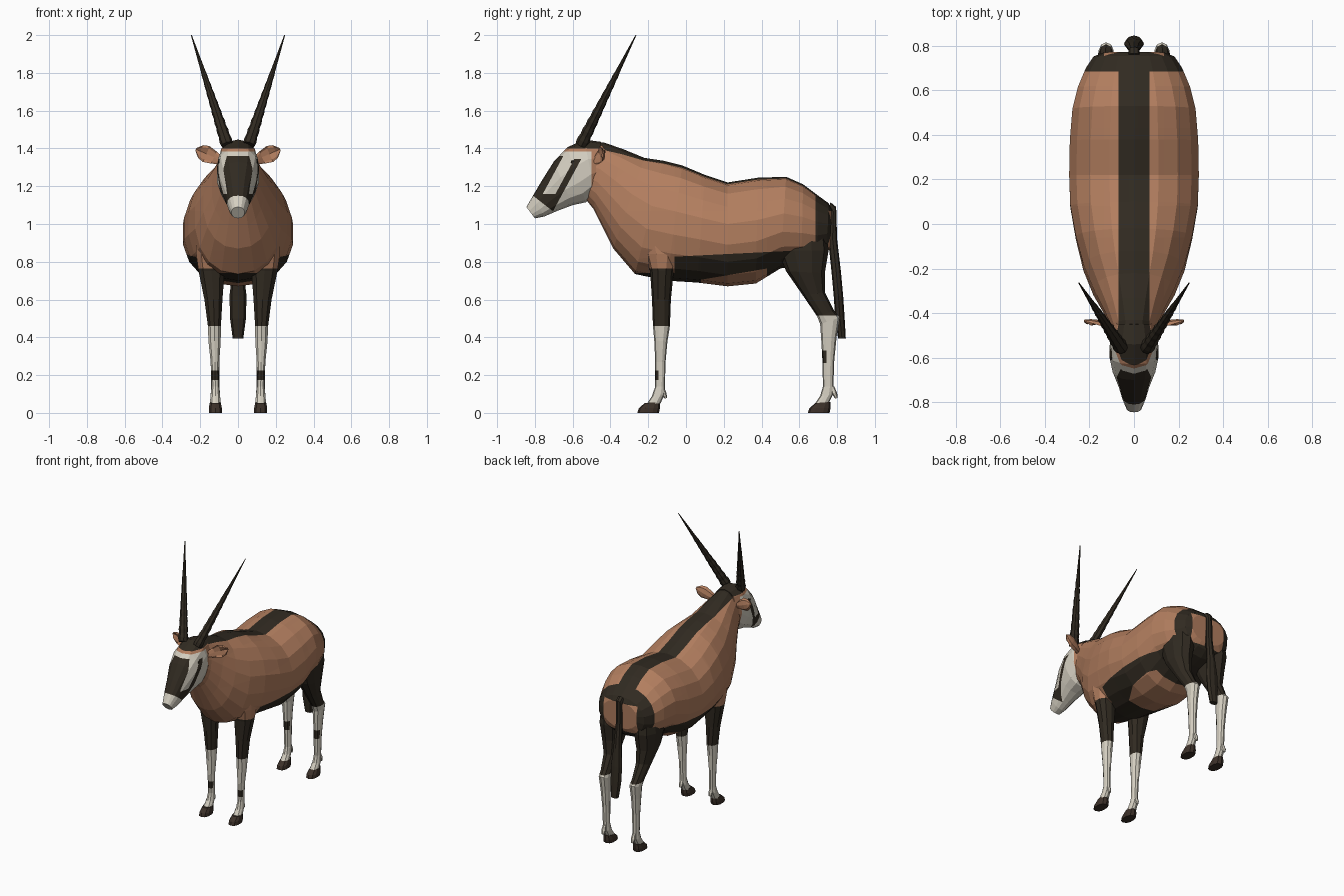
import bpy, bmesh, math
from mathutils import Vector

if "Cube" in bpy.data.objects:
    bpy.data.objects.remove(bpy.data.objects["Cube"])


def material(name, rgb):
    m = bpy.data.materials.new(name)
    m.use_nodes = True
    m.diffuse_color = (*rgb, 1)
    m.node_tree.nodes["Principled BSDF"].inputs["Base Color"].default_value = (*rgb, 1)
    return m


MATS = [material("tan_coat", (0.45, 0.21, 0.115)),
        material("dark_coat", (0.03, 0.023, 0.015)),
        material("white_coat", (0.66, 0.62, 0.53)),
        material("hoof_brown", (0.045, 0.03, 0.022))]
TAN, DARK, WHITE, HOOF = range(4)


def ring(a, b, hw, x=0.0, n=12, power=0.92):
    """Oval between two (y, z) points, hw wide to each side of x."""
    a, b = Vector((x, *a)), Vector((x, *b))
    mid, half = (a + b) / 2, (a - b) / 2
    soft = lambda v: math.copysign(abs(v) ** power, v)
    pts = []
    for i in range(n):
        t = math.tau * i / n
        pts.append(mid + half * soft(math.cos(t)) + Vector((hw * soft(math.sin(t)), 0, 0)))
    return pts


def loft(name, rings, paint, cuts=()):
    """Skin the rings, cut along (point, normal) planes, paint each face by rule."""
    bm = bmesh.new()
    rows = [[bm.verts.new(p) for p in r] for r in rings]
    n = len(rows[0])
    for r, s in zip(rows, rows[1:]):
        for i in range(n):
            j = (i + 1) % n
            bm.faces.new((r[i], r[j], s[j], s[i]))
    bm.faces.new(rows[0])
    bm.faces.new(rows[-1])
    bmesh.ops.recalc_face_normals(bm, faces=bm.faces)
    for co, no in cuts:
        bmesh.ops.bisect_plane(bm, geom=bm.verts[:] + bm.edges[:] + bm.faces[:],
                               dist=0.0005, plane_co=co, plane_no=no)
    bm.normal_update()
    for f in bm.faces:
        f.material_index = paint(f.calc_center_median(), f.normal) if callable(paint) else paint
    me = bpy.data.meshes.new(name)
    bm.to_mesh(me)
    bm.free()
    for m in MATS:
        me.materials.append(m)
    ob = bpy.data.objects.new(name, me)
    bpy.context.collection.objects.link(ob)
    return ob


def level(axis, *values):
    no = Vector([float(k == axis) for k in range(3)])
    return [(no * v, no) for v in values]


# Body and neck: back point, belly point, half width
BODY = [((-.52, 1.44), (-.53, 1.13), .085), ((-.43, 1.43), (-.49, 1.08), .105),
        ((-.33, 1.395), (-.44, .98), .14), ((-.22, 1.35), (-.385, .87), .185),
        ((-.12, 1.335), (-.27, .735), .23), ((-.02, 1.31), (-.1, .7), .265),
        ((.1, 1.26), (.06, .69), .29), ((.22, 1.22), (.22, .67), .295),
        ((.38, 1.245), (.37, .685), .292), ((.53, 1.25), (.5, .765), .28),
        ((.62, 1.21), (.61, .78), .255), ((.7, 1.15), (.695, .8), .22),
        ((.755, 1.11), (.745, .84), .185), ((.772, 1.08), (.765, .88), .14)]


def paint_body(c, n):
    if c.y > .685:                              # rump with tan patches
        patch = c.y > .74 and .02 < abs(c.x) < .135 and .86 < c.z < 1.07
        return TAN if patch else DARK
    if abs(c.x) < .07 and n.z > .3:             # stripe along the back
        return DARK
    if .08 < c.y < .43 and c.z < .7 + .17 * (c.y - .05):
        return TAN                              # belly patch
    if c.y > -.06 and c.z < .83 + .05 * c.y:    # flank band
        return DARK
    return DARK if c.y > -.26 and c.z < .74 else TAN


body_cuts = (level(0, -.135, -.07, -.02, .02, .07, .135) + level(1, -.06, .08, .43, .685, .74)
             + level(2, .74, .86, 1.07)
             + [(Vector((0, 0, .83)), Vector((0, -.05, 1))),
                (Vector((0, .05, .7)), Vector((0, -.17, 1)))])
loft("body", [ring(*r, n=18) for r in BODY], paint_body, body_cuts)

# Head: brow point, jaw point, half width
HEAD = [((-.845, 1.09), (-.8, 1.03), .035), ((-.81, 1.15), (-.75, 1.04), .052),
        ((-.76, 1.235), (-.68, 1.07), .07), ((-.7, 1.33), (-.6, 1.1), .098),
        ((-.63, 1.405), (-.53, 1.115), .113), ((-.54, 1.447), (-.48, 1.16), .108),
        ((-.45, 1.435), (-.44, 1.2), .09)]
CHEEK_CO, CHEEK_NO = Vector((0, -.64, 1.22)), Vector((0, .879, -.476))
NOSE_CO, NOSE_NO = Vector((0, -.81, 1.15)), Vector((0, .614, .789))


def paint_head(c, n):
    d = (c - CHEEK_CO).dot(CHEEK_NO)
    if (c - NOSE_CO).dot(NOSE_NO) < 0 and c.y < -.66:
        return WHITE                            # muzzle
    if c.z > 1.4 and abs(c.x) < .085:
        return DARK                             # crown
    if c.y > -.5 or c.z > 1.385:
        return TAN
    if c.z < 1.36 and (d < -.075 or (abs(c.x) < .045 and d < 0)):
        return DARK                             # blaze
    if c.z < 1.16 and d < .016:
        return DARK                             # nose band
    return DARK if abs(d) < .016 and c.z < 1.345 else WHITE


head_cuts = (level(0, -.085, -.045, .045, .085) + level(1, -.5)
             + level(2, 1.16, 1.345, 1.36, 1.385, 1.4) + [(NOSE_CO, NOSE_NO)]
             + [(CHEEK_CO + CHEEK_NO * d, CHEEK_NO) for d in (-.075, -.016, .016)])
loft("head", [ring(*r, n=14, power=.85) for r in HEAD], paint_head, head_cuts)

# Tail with a wide tuft
TAIL = [((.755, 1.08), (.765, 1.115), .025), ((.765, 1.04), (.795, 1.09), .024),
        ((.752, .92), (.8, .92), .022), ((.77, .75), (.82, .75), .03),
        ((.782, .62), (.832, .62), .045), ((.79, .5), (.84, .5), .042),
        ((.805, .395), (.846, .395), .028)]
loft("tail", [ring(*r, n=8) for r in TAIL], DARK)

# Legs: front point, back point, half width, distance from the middle
FORELEG = [((-.25, .96), (-.03, .96), .075, .15), ((-.215, .84), (-.04, .84), .08, .145),
           ((-.19, .75), (-.065, .75), .072, .14), ((-.18, .6), (-.08, .6), .05, .13),
           ((-.175, .46), (-.085, .46), .036, .125), ((-.168, .38), (-.098, .38), .034, .124),
           ((-.163, .27), (-.108, .27), .024, .122), ((-.163, .14), (-.112, .14), .021, .12),
           ((-.18, .09), (-.112, .1), .026, .12), ((-.21, .045), (-.135, .05), .03, .12)]
HINDLEG = [((.5, 1.0), (.74, 1.0), .07, .14), ((.485, .86), (.755, .86), .085, .14),
           ((.53, .75), (.735, .74), .07, .14), ((.62, .62), (.735, .64), .05, .132),
           ((.695, .51), (.785, .54), .037, .127), ((.71, .47), (.815, .505), .035, .125),
           ((.715, .4), (.797, .4), .03, .124), ((.722, .28), (.785, .28), .024, .122),
           ((.725, .14), (.78, .14), .023, .12), ((.71, .09), (.78, .1), .026, .12),
           ((.68, .045), (.755, .05), .03, .12)]


def build_leg(name, s, rows, white_top, tan_from, spot, hoof_y):
    def paint(c, n):
        if c.z > tan_from:
            return TAN
        if c.z > white_top or (spot[0] < c.z < spot[1] and n.y < -.3):
            return DARK
        return WHITE
    rings = [ring(a, b, hw, s * x, 10) for a, b, hw, x in rows]
    loft(name + "_leg", rings, paint, level(2, white_top, tan_from, *spot))
    # Hoof
    y = hoof_y
    hoof = [((y, 0), (y + .115, 0), .036), ((y + .008, .025), (y + .12, .025), .036),
            ((y + .04, .052), (y + .12, .058), .03)]
    loft(name + "_hoof", [ring(*h, s * .12, 10, .8) for h in hoof], HOOF)
    # Dewclaw
    claw = [((y + .12, .14), (y + .14, .14), .012), ((y + .125, .105), (y + .155, .105), .016),
            ((y + .145, .075), (y + .158, .08), .008)]
    loft(name + "_dewclaw", [ring(*c, s * .12, 6) for c in claw], WHITE)


def oriented(base, tip, rows, front):
    """Ovals (t, half width, half depth) along base-tip, first axis square to front."""
    axis = tip - base
    side = axis.cross(front).normalized()
    deep = axis.normalized().cross(side)
    out = []
    for t, w, d in rows:
        out.append([base + axis * t + side * w * math.cos(a) + deep * d * math.sin(a)
                    for a in (math.tau * k / 8 for k in range(8))])
    return out


# Ridged horn outline
HORN = []
for k in range(25):
    t = k / 24
    r = .029 * (1 - t) + .0025
    if k % 2 and t < .7:
        r *= 1.13
    HORN.append((t, r, r))
EAR = [(0, .02, .018), (.3, .036, .024), (.6, .046, .022), (.82, .036, .016), (1, .008, .006)]

for s, side in ((1, "left"), (-1, "right")):
    build_leg("front_" + side, s, FORELEG, .46, .765, (.175, .225), -.258)
    build_leg("hind_" + side, s, HINDLEG, .515, 1.2, (.265, .33), .645)

    front = Vector((0, -1, 0))
    loft(side + "_horn", oriented(Vector((s * .058, -.555, 1.42)),
                                  Vector((s * .247, -.265, 2)), HORN, front), DARK)

    # Ear, hollowed towards the front
    look = Vector((s * .3, -1, 0)).normalized()
    base, tip = Vector((s * .09, -.475, 1.335)), Vector((s * .222, -.435, 1.395))
    rings = oriented(base, tip, EAR, look)
    for r in rings[1:-1]:
        mid = sum(r, Vector()) / len(r)
        for p in r:
            depth = (p - mid).dot(look)
            if depth > .012:
                p -= look * depth * 1.4
    loft(side + "_ear", rings, TAN)

    # Eye
    eye = [((-.607, 1.335), (-.593, 1.32), .006), ((-.615, 1.345), (-.585, 1.31), .012),
           ((-.607, 1.335), (-.593, 1.32), .006)]
    rings = [ring(*e, s * (.085 + .009 * k), 8) for k, e in enumerate(eye)]
    for k, r in enumerate(rings):
        for p in r:
            p.x = s * (.085 + .009 * k)
            p.y += .004 * k
    bpy.context.view_layer.update()
    mesh_rings = [[Vector((r[0].x, -.6 + rad * math.cos(a), 1.327 + rad * math.sin(a)))
                   for a in (math.tau * k / 8 for k in range(8))]
                  for r, rad in zip(rings, (.016, .014, .007))]
    loft(side + "_eye", mesh_rings, DARK)
